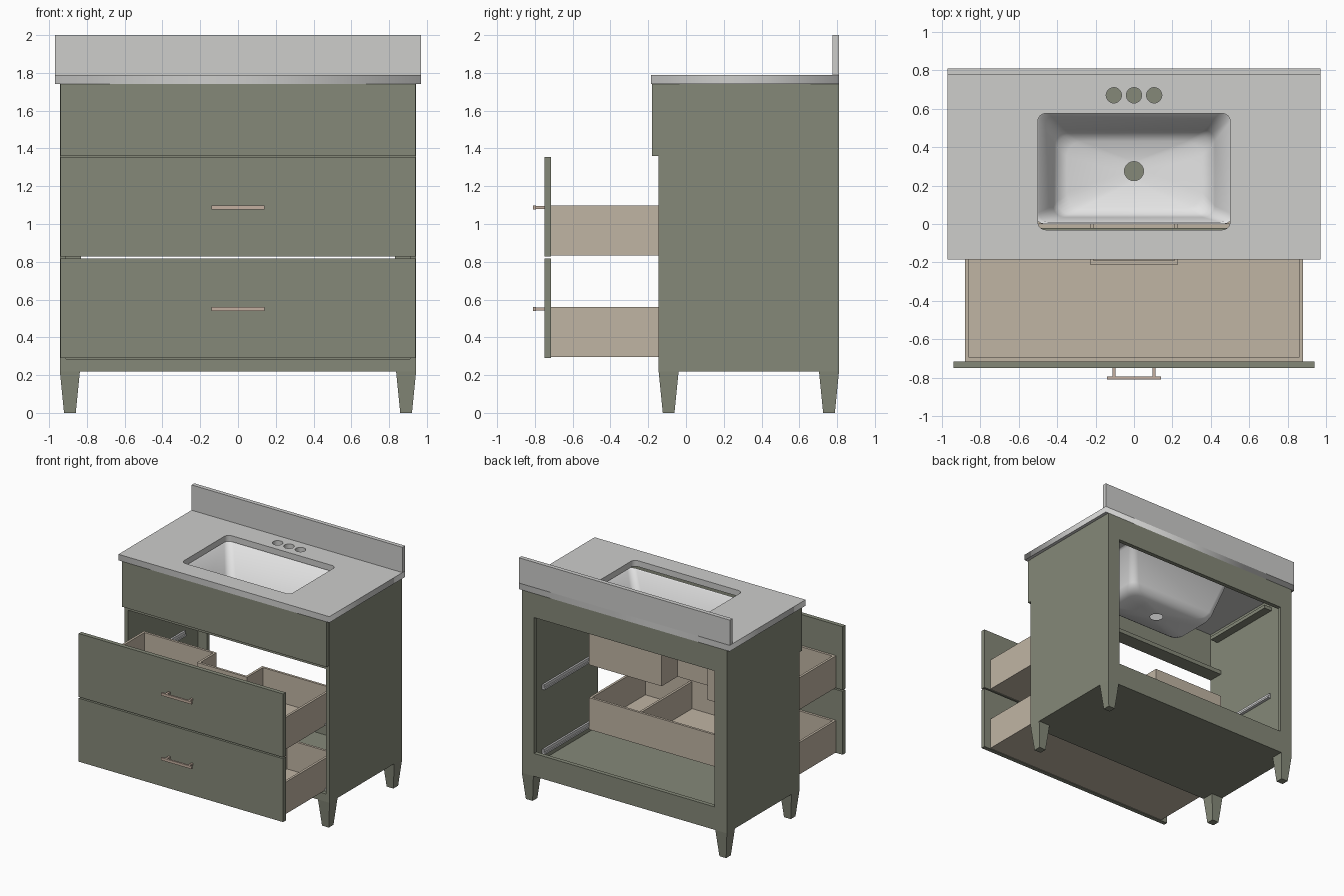
import bpy
import bmesh
from math import sin, cos, pi, radians

if "Cube" in bpy.data.objects:
    bpy.data.objects.remove(bpy.data.objects["Cube"])


def material(name, rgb):
    m = bpy.data.materials.new(name)
    m.use_nodes = True
    m.diffuse_color = (*rgb, 1)
    m.node_tree.nodes["Principled BSDF"].inputs["Base Color"].default_value = (*rgb, 1)
    return m


GREEN = material("sage green paint", (0.235, 0.25, 0.19))
STONE = material("pale grey stone", (0.61, 0.61, 0.60))
WOOD = material("light wood", (0.53, 0.46, 0.37))
CERAMIC = material("white ceramic", (0.78, 0.78, 0.78))
BRONZE = material("champagne metal", (0.55, 0.43, 0.35))
STEEL = material("slide steel", (0.6, 0.6, 0.6))


def finish(name, bm, mat):
    bmesh.ops.recalc_face_normals(bm, faces=bm.faces)
    mesh = bpy.data.meshes.new(name)
    bm.to_mesh(mesh)
    bm.free()
    mesh.materials.append(mat)
    ob = bpy.data.objects.new(name, mesh)
    bpy.context.collection.objects.link(ob)
    return ob


def boxes(name, mat, *spans):
    """One object made of boxes, each given as (x0, x1, y0, y1, z0, z1)."""
    bm = bmesh.new()
    for x0, x1, y0, y1, z0, z1 in spans:
        for v in bmesh.ops.create_cube(bm, size=1)["verts"]:
            v.co = (x1 if v.co.x > 0 else x0, y1 if v.co.y > 0 else y0,
                    z1 if v.co.z > 0 else z0)
    return finish(name, bm, mat)


def both(x0, x1, *rest):
    """A box span and its mirror across x."""
    return (x0, x1, *rest), (-x1, -x0, *rest)


def rounded_rect(x, y0, y1, r, steps=6):
    pts = []
    corners = ((x - r, y1 - r), (r - x, y1 - r), (r - x, y0 + r), (x - r, y0 + r))
    for i, (cx, cy) in enumerate(corners):
        for k in range(steps + 1):
            a = (i + k / steps) * pi / 2
            pts.append((cx + r * cos(a), cy + r * sin(a)))
    return pts


def circle(cx, cy, r, n=28):
    return [(cx + r * cos(2 * pi * i / n), cy + r * sin(2 * pi * i / n)) for i in range(n)]


def plate(name, mat, z0, z1, loops):
    """Flat slab whose first loop is the outline and the others are holes."""
    cu = bpy.data.curves.new(name, "CURVE")
    cu.dimensions = "2D"
    cu.fill_mode = "BOTH"
    cu.extrude = (z1 - z0) / 2
    for loop in loops:
        sp = cu.splines.new("POLY")
        sp.points.add(len(loop) - 1)
        for p, (x, y) in zip(sp.points, loop):
            p.co = (x, y, 0, 1)
        sp.use_cyclic_u = True
    tmp = bpy.data.objects.new(name + "_curve", cu)
    bpy.context.collection.objects.link(tmp)
    mesh = bpy.data.meshes.new_from_object(
        tmp.evaluated_get(bpy.context.evaluated_depsgraph_get()))
    bpy.data.objects.remove(tmp)
    bm = bmesh.new()
    bm.from_mesh(mesh)
    bmesh.ops.remove_doubles(bm, verts=bm.verts, dist=0.0001)
    bmesh.ops.translate(bm, verts=bm.verts, vec=(0, 0, (z0 + z1) / 2))
    return finish(name, bm, mat)


# Cabinet carcass
HALF, INNER, FRONT, BACK, LOW, TOP = 0.943, 0.91, -0.145, 0.81, 0.22, 1.74
boxes("side_panels", GREEN, *both(INNER, HALF, FRONT, BACK, LOW, TOP))
boxes("cabinet_floor", GREEN, (-INNER, INNER, FRONT, BACK, LOW, 0.25))
boxes("front_bottom_rail", GREEN, (-INNER, INNER, FRONT, FRONT + 0.035, LOW, 0.285))
boxes("back_frame", GREEN,
      (-INNER, INNER, 0.775, BACK, 1.54, TOP),
      (-INNER, INNER, 0.775, BACK, LOW, 0.41),
      *both(0.83, INNER, 0.775, BACK, 0.41, 1.54))
boxes("front_stretcher", GREEN, (-INNER, INNER, FRONT, -0.02, 1.325, 1.36))
boxes("top_cleats", GREEN, *both(0.84, INNER, -0.06, 0.6, 1.63, 1.66))
boxes("fixed_front_panel", GREEN, (-0.94, 0.94, -0.18, FRONT, 1.36, TOP))

# Tapered legs
bm = bmesh.new()
for cx in (-0.89, 0.89):
    for cy in (-0.092, 0.757):
        rings = []
        for z, h in ((0, 0.031), (0.19, 0.05), (LOW, 0.053)):
            rings.append([bm.verts.new((cx + sx * h, cy + sy * h, z))
                          for sx, sy in ((-1, -1), (1, -1), (1, 1), (-1, 1))])
        for a, b in zip(rings, rings[1:]):
            for i in range(4):
                j = (i + 1) % 4
                bm.faces.new((a[i], a[j], b[j], b[i]))
        bm.faces.new(rings[0])
        bm.faces.new(rings[-1])
finish("legs", bm, GREEN)

# Countertop with basin and tap holes, and backsplash
outline = [(-0.97, -0.185), (0.97, -0.185), (0.97, BACK), (-0.97, BACK)]
plate("countertop", STONE, TOP, 1.79,
      [outline, rounded_rect(0.5, -0.03, 0.575, 0.04)]
      + [circle(x, 0.67, 0.04) for x in (-0.105, 0, 0.105)])
boxes("backsplash", STONE, (-0.97, 0.97, 0.775, BACK, 1.79, 2.0))

# Basin lofted from the rim down to an open drain
sections = [(0.515, 0.0, 0.595, 0.05, 1.739), (0.495, 0.01, 0.575, 0.05, 1.73),
            (0.42, 0.035, 0.49, 0.06, 1.46), (0.40, 0.05, 0.465, 0.07, 1.42),
            (0.35, 0.085, 0.43, 0.08, 1.395), (0.05, 0.225, 0.325, 0.0499, 1.38)]
bm = bmesh.new()
rings = [[bm.verts.new((x, y, z)) for x, y in rounded_rect(w, y0, y1, r)]
         for w, y0, y1, r, z in sections]
for a, b in zip(rings, rings[1:]):
    for i in range(len(a)):
        j = (i + 1) % len(a)
        bm.faces.new((a[i], a[j], b[j], b[i]))
basin = finish("sink_basin", bm, CERAMIC)
bpy.context.view_layer.objects.active = basin
basin.select_set(True)
bpy.ops.object.shade_smooth_by_angle(angle=radians(60))
basin.select_set(False)

# Drawers: W box half width, T wall thickness, Y0 to Y1 box depth
W, T, Y0, Y1 = 0.88, 0.02, -0.715, 0.02
RX, RY = 0.21, -0.19  # plumbing recess


def drawer(label, z, recess):
    top = z + 0.265
    walls = [*both(W - T, W, Y0, Y1, z, top), (T - W, W - T, Y0, Y0 + T, z, top)]
    if recess:
        walls += both(RX, W - T, Y1 - T, Y1, z, top)
        walls += both(RX, RX + T, RY, Y1 - T, z, top)
        walls += [(-RX - T, RX + T, RY - T, RY, z, top)]
        base = [*both(RX, W - T, RY - T, Y1 - T, z, z + T),
                (T - W, W - T, Y0 + T, RY - T, z, z + T)]
    else:
        walls += [(T - W, W - T, Y1 - T, Y1, z, top)]
        walls += both(0.43, 0.43 + T, Y0 + T, Y1 - T, z + T, top - 0.02)
        base = [(T - W, W - T, Y0 + T, Y1 - T, z, z + T)]
    boxes(label + "_drawer_walls", WOOD, *walls)
    boxes(label + "_drawer_base", WOOD, *base)
    # Painted front, bar handle and runners
    boxes(label + "_drawer_front", GREEN, (-0.94, 0.94, -0.75, Y0, z - 0.005, z + 0.522))
    h = z + 0.255
    boxes(label + "_handle", BRONZE, (-0.14, 0.14, -0.81, -0.795, h - 0.011, h + 0.011),
          *both(0.097, 0.113, -0.795, -0.75, h - 0.008, h + 0.008))
    boxes(label + "_runners", STEEL, *both(W + 0.005, INNER, -0.12, 0.59, z + 0.005, z + 0.02),
          *both(W + 0.015, INNER, -0.12, 0.59, z + 0.02, z + 0.045))


drawer("upper", 0.833, True)
drawer("lower", 0.295, False)
